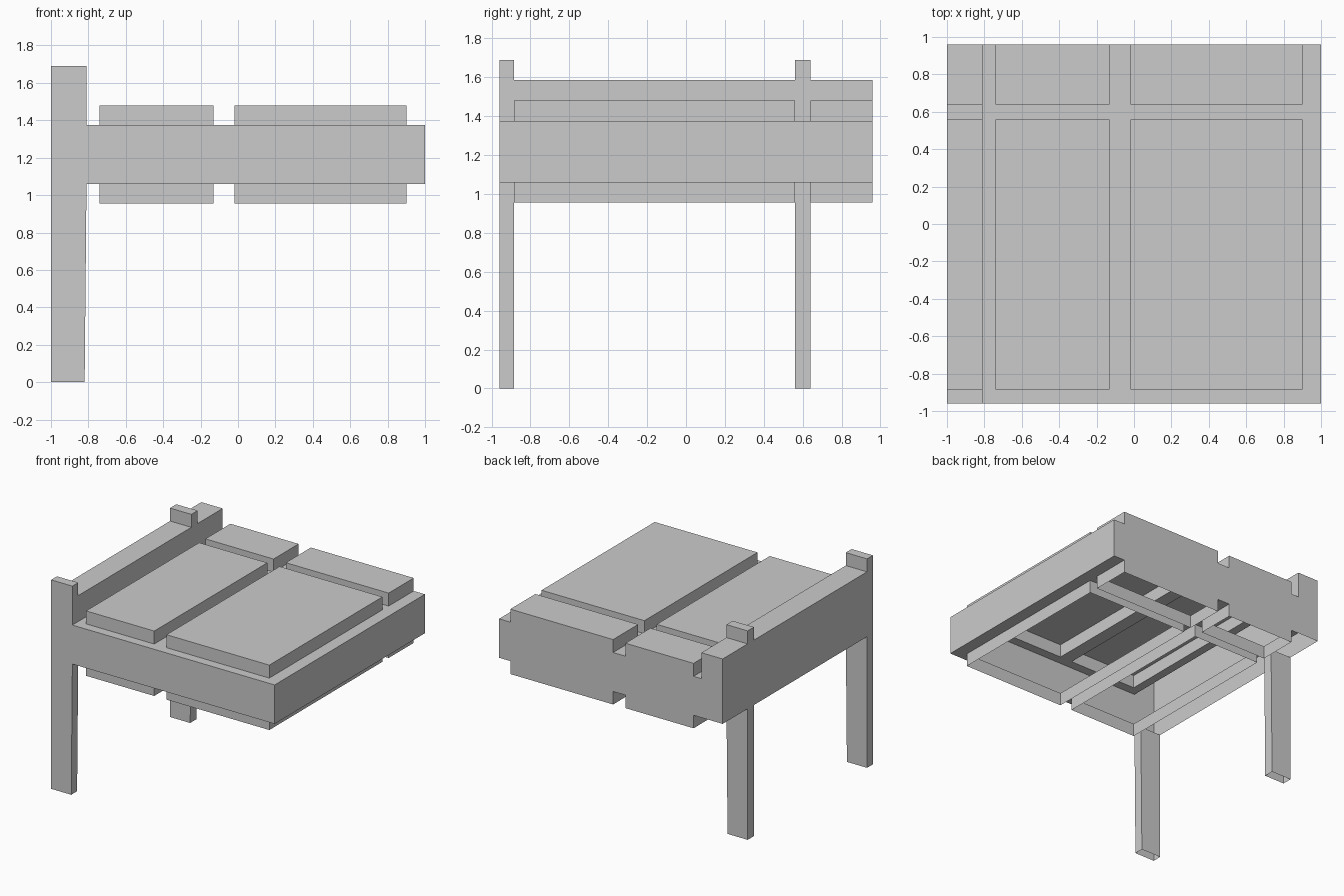
import bpy
import bmesh
from mathutils import Vector

if "Cube" in bpy.data.objects:
    bpy.data.objects.remove(bpy.data.objects["Cube"])

# Grid cuts shared by every part, seen from above
XS = [-1.0, -0.81, -0.74, -0.13, -0.02, 0.90, 1.0]
YS = [-0.96, -0.885, 0.56, 0.64, 0.96]
NX, NY = len(XS) - 1, len(YS) - 1
FRAME_LOW, FRAME_TOP = 1.06, 1.375
LEG_ROWS = (0, 2)
CUSHION_COLS = (2, 4)


def quad(bm, pts, normal):
    f = bm.faces.new([bm.verts.new(p) for p in pts])
    f.normal_update()
    if f.normal.dot(Vector(normal)) < 0:
        f.normal_flip()


def finish(bm, name):
    bmesh.ops.remove_doubles(bm, verts=bm.verts, dist=1e-4)
    mesh = bpy.data.meshes.new(name)
    bm.to_mesh(mesh)
    bm.free()
    obj = bpy.data.objects.new(name, mesh)
    bpy.context.collection.objects.link(obj)


def wall(bm, a, b, z0, z1, normal):
    quad(bm, [(*a, z0), (*b, z0), (*b, z1), (*a, z1)], normal)


def stepped_layer(name, base, height, is_open, side):
    """Stepped surface: a cap per cell plus walls wherever the level changes."""
    bm = bmesh.new()

    def level(i, j):
        return height(i, j) if 0 <= i < NX and 0 <= j < NY else base

    for i in range(NX + 1):
        for j in range(NY + 1):
            here = level(i, j)
            if i < NX and j < NY and not is_open(i, j):
                quad(bm, [(XS[i], YS[j], here), (XS[i + 1], YS[j], here),
                          (XS[i + 1], YS[j + 1], here), (XS[i], YS[j + 1], here)],
                     (0, 0, side))
            left, front = level(i - 1, j), level(i, j - 1)
            if j < NY and abs(left - here) > 1e-5:
                d = side if left > here else -side
                wall(bm, (XS[i], YS[j]), (XS[i], YS[j + 1]), left, here, (d, 0, 0))
            if i < NX and abs(front - here) > 1e-5:
                d = side if front > here else -side
                wall(bm, (XS[i], YS[j]), (XS[i + 1], YS[j]), front, here, (0, d, 0))
    # Legs narrow slightly towards the floor
    for v in bm.verts:
        if v.co.z < 0.01 and v.co.x > -0.9:
            v.co.x -= 0.01
    finish(bm, name)


def is_cushion(i, j):
    return i in CUSHION_COLS and j not in LEG_ROWS


def top_height(i, j):
    if i == 0:
        return 1.69 if j in LEG_ROWS else 1.585
    return 1.48 if is_cushion(i, j) else FRAME_TOP


def low_height(i, j):
    if i == 0 and j in LEG_ROWS:
        return 0.0
    return 0.955 if is_cushion(i, j) else FRAME_LOW


# Upper surface: raised panels, side rail and post tops
stepped_layer("upper_panels_and_rail", FRAME_TOP, top_height,
              lambda i, j: False, 1)

# Underside: open panel rims, open rail and hollow legs
stepped_layer("underside_and_legs", FRAME_LOW, low_height,
              lambda i, j: i == 0 or is_cushion(i, j), -1)

# Outer frame band joining the two surfaces
band = bmesh.new()
x0, x1, y0, y1 = XS[0], XS[-1], YS[0], YS[-1]
for a, b, n in [((x0, y0), (x1, y0), (0, -1, 0)), ((x1, y0), (x1, y1), (1, 0, 0)),
                ((x1, y1), (x0, y1), (0, 1, 0)), ((x0, y1), (x0, y0), (-1, 0, 0))]:
    wall(band, a, b, FRAME_LOW, FRAME_TOP, n)
finish(band, "frame_band")
